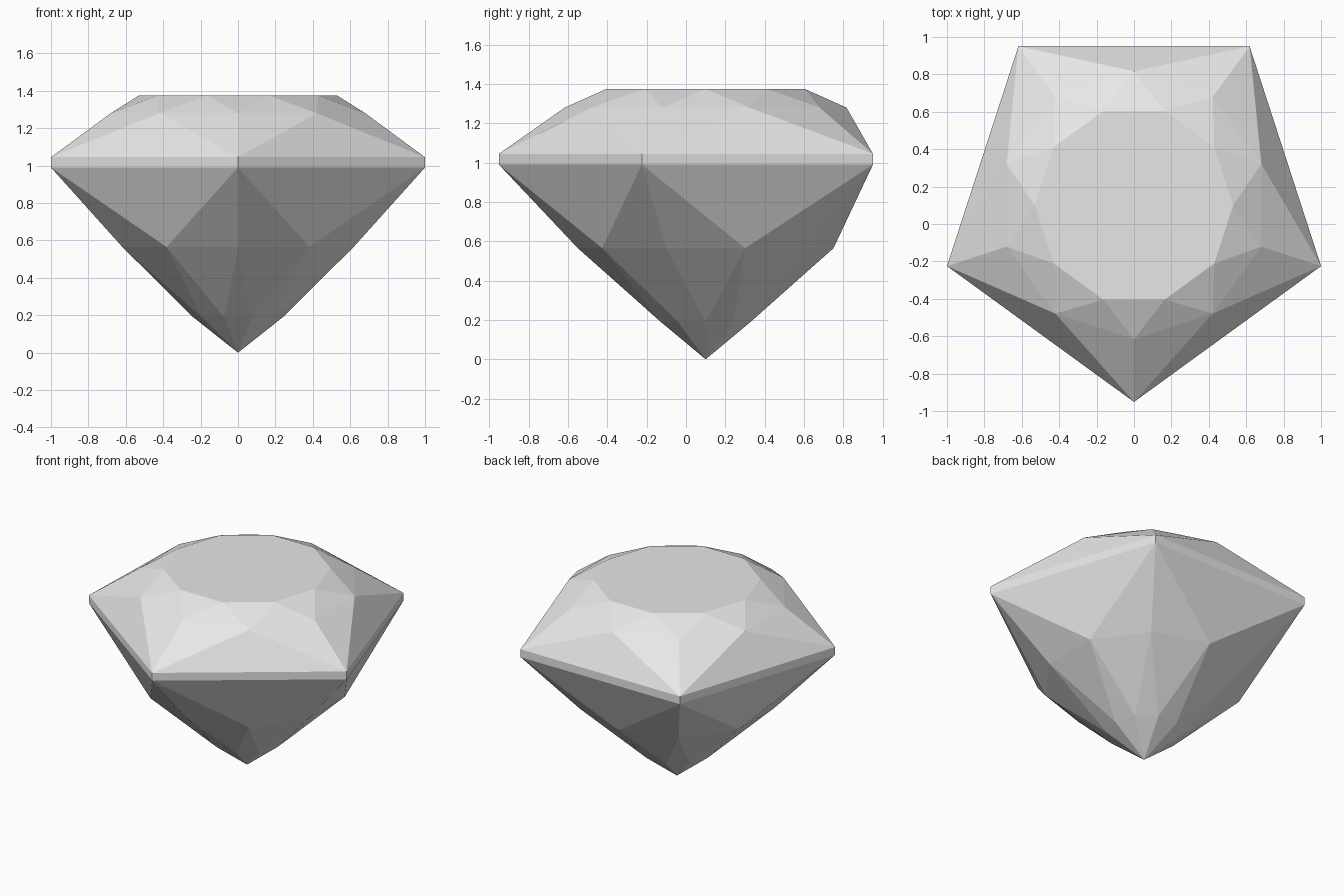
import bpy, bmesh
from math import sin, cos, radians

if "Cube" in bpy.data.objects:
    bpy.data.objects.remove(bpy.data.objects["Cube"], do_unlink=True)

CENTER_Y = 0.1

# Single stone colour
stone = bpy.data.materials.new("grey stone")
stone.use_nodes = True
grey = (0.8, 0.8, 0.8, 1)
stone.diffuse_color = grey
stone.node_tree.nodes["Principled BSDF"].inputs["Base Color"].default_value = grey

bm = bmesh.new()


def ring(count, radius, z, start):
    """Regular ring of vertices, first one at the start angle in degrees."""
    step = 360 / count
    return [bm.verts.new((radius * cos(radians(start + i * step)),
                          CENTER_Y + radius * sin(radians(start + i * step)), z))
            for i in range(count)]


def half_gem(girdle, mid, inner):
    """Facets from the five girdle corners through a ten-sided ring to an offset ring."""
    for i in range(5):
        a, b = girdle[i], girdle[(i + 1) % 5]
        corner, edge, following = (mid[(2 * i + k) % 10] for k in range(3))
        bm.faces.new((a, b, edge))           # main facet on the girdle side
        bm.faces.new((a, edge, corner))      # split kite at the girdle corners
        bm.faces.new((b, following, edge))
    for i in range(10):
        j = (i + 1) % 10
        bm.faces.new((mid[i], mid[j], inner[i]))
        bm.faces.new((mid[j], inner[j], inner[i]))


# Girdle band
upper = ring(5, 1.0515, 1.045, -90)
lower = ring(5, 1.0515, 0.99, -90)
for i in range(5):
    j = (i + 1) % 5
    bm.faces.new((lower[i], lower[j], upper[j], upper[i]))

# Crown and flat table
table = ring(10, 0.53, 1.375, -72)
half_gem(upper, ring(10, 0.716, 1.28, -90), table)
bm.faces.new(table)

# Pavilion and bottom point
tip_ring = ring(10, 0.24, 0.19, -72)
half_gem(lower, ring(10, 0.65, 0.565, -90), tip_ring)
tip = bm.verts.new((0, CENTER_Y, 0))
for i in range(10):
    bm.faces.new((tip_ring[i], tip_ring[(i + 1) % 10], tip))

bmesh.ops.recalc_face_normals(bm, faces=bm.faces[:])
mesh = bpy.data.meshes.new("gemstone")
bm.to_mesh(mesh)
bm.free()
mesh.materials.append(stone)
gem = bpy.data.objects.new("gemstone", mesh)
bpy.context.collection.objects.link(gem)
